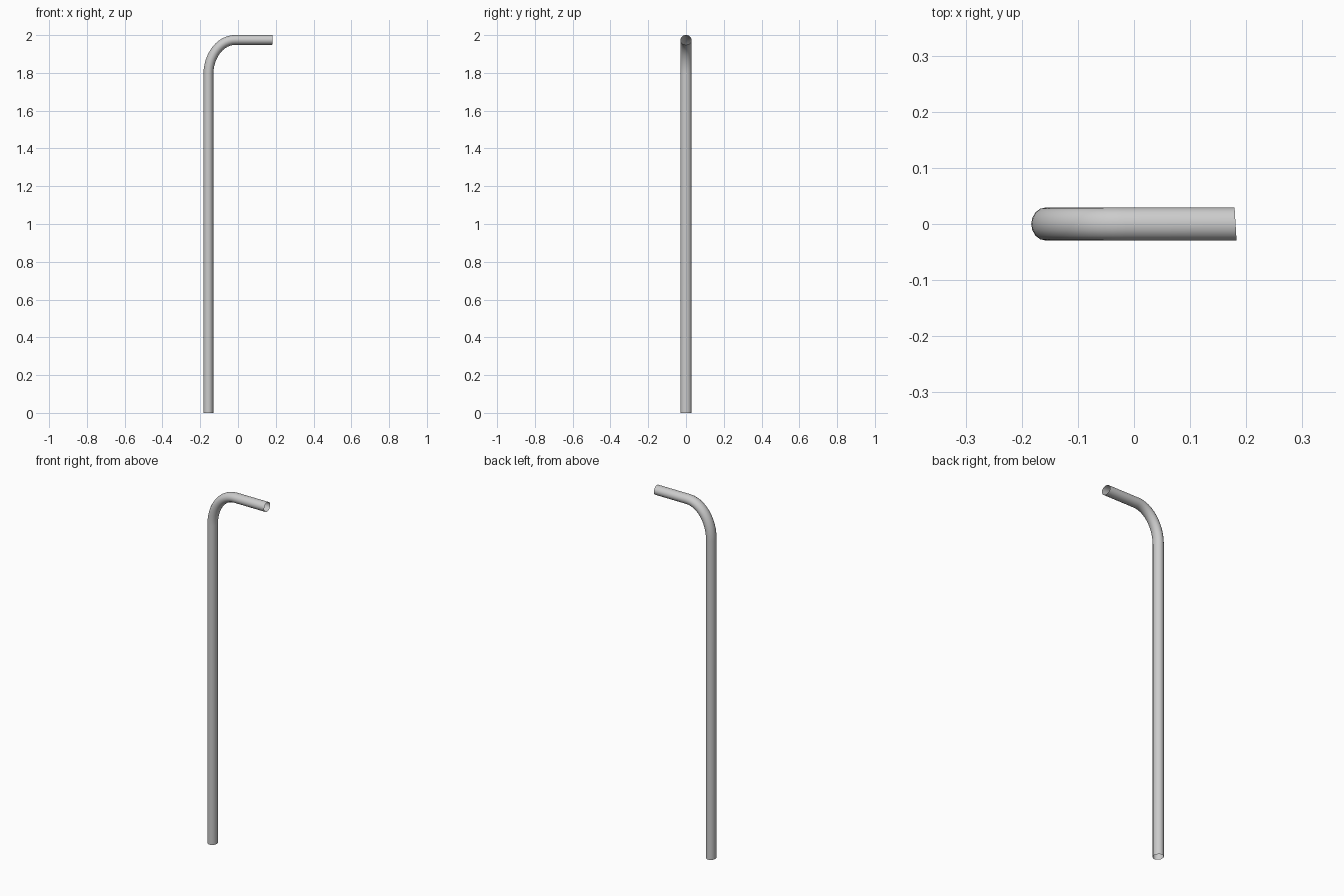
import bpy, bmesh, math

if "Cube" in bpy.data.objects:
    bpy.data.objects.remove(bpy.data.objects["Cube"])

SIDES = 16
BEND = 12
RY, RP = 0.0295, 0.0262      # half width across y, and in the bend plane
X0, Z1 = -0.157, 1.9745      # post axis, arm axis
BX, BZ = -0.015, 1.79        # where the bend ends and starts

# Centre line: post, elliptical bend, arm (x, z, direction angle)
path = [(X0, 0.0, math.pi / 2)]
a, b = BX - X0, Z1 - BZ
for i in range(BEND + 1):
    t = math.pi / 2 * i / BEND
    ang = math.atan2(b * math.cos(t), a * math.sin(t))
    path.append((BX - a * math.cos(t), BZ + b * math.sin(t), ang))
path.append((0.181, Z1, 0.0))

# Sweep an oval ring along the path, ends left open
bm = bmesh.new()
rings = []
for k, (x, z, ang) in enumerate(path):
    ring = []
    for j in range(SIDES):
        u = 2 * math.pi * j / SIDES
        y, r = RY * math.cos(u), RP * math.sin(u)
        # the arm's open end is cut very slightly askew
        skew = -0.06 * y if k == len(path) - 1 else 0.0
        ring.append(bm.verts.new((x - r * math.sin(ang) + skew, y,
                                  z + r * math.cos(ang))))
    rings.append(ring)
for r0, r1 in zip(rings, rings[1:]):
    for j in range(SIDES):
        n = (j + 1) % SIDES
        f = bm.faces.new((r0[j], r0[n], r1[n], r1[j]))
        f.smooth = True
bmesh.ops.recalc_face_normals(bm, faces=bm.faces)
# make sure the outside faces outward
bm.faces.ensure_lookup_table()
f = bm.faces[0]
c = f.calc_center_median()
if f.normal.x * (c.x - X0) + f.normal.y * c.y < 0:
    bmesh.ops.reverse_faces(bm, faces=bm.faces)

mesh = bpy.data.meshes.new("bent_pipe")
bm.to_mesh(mesh)
bm.free()
pipe = bpy.data.objects.new("bent_pipe", mesh)
bpy.context.collection.objects.link(pipe)
